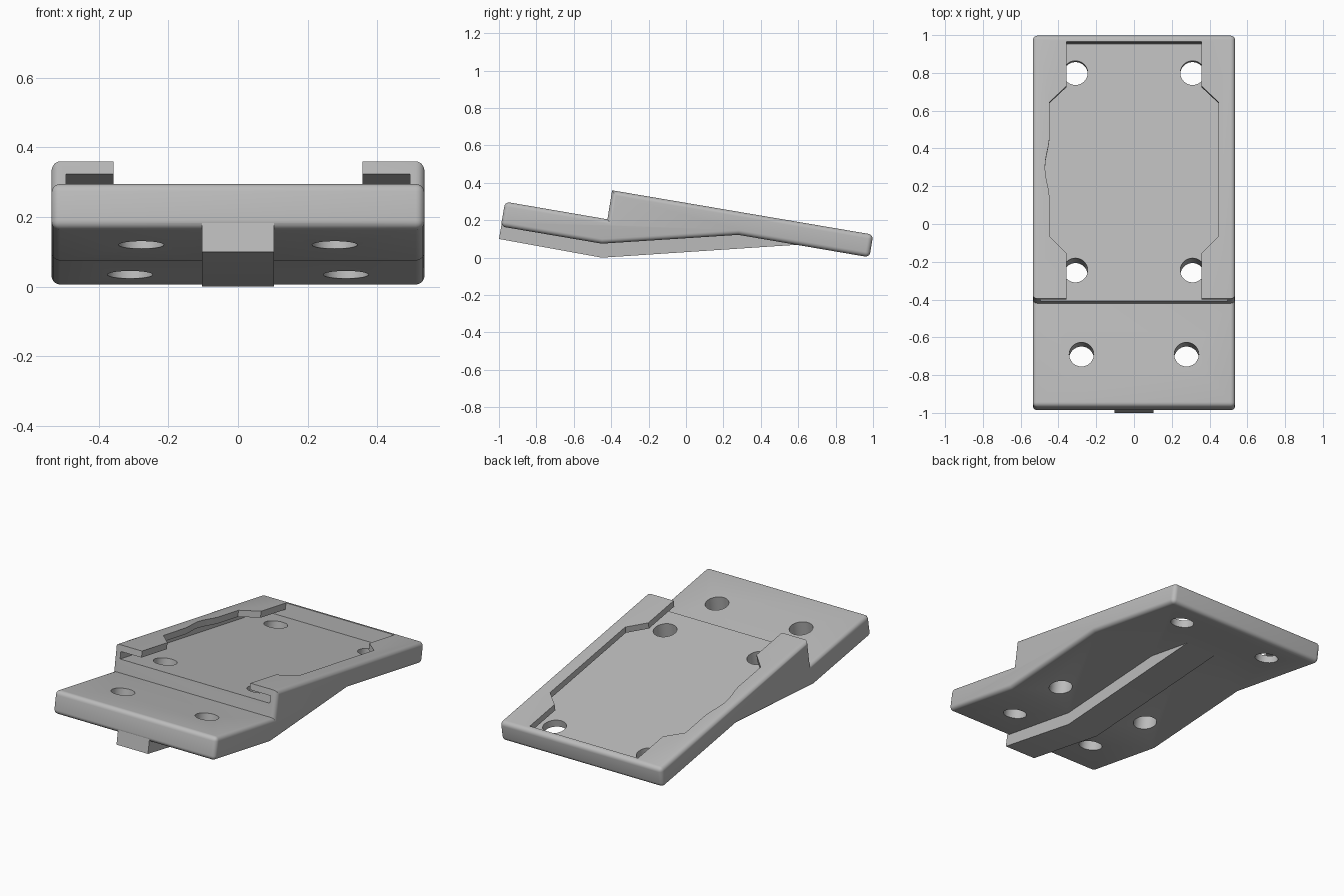
import bpy, bmesh, math
from mathutils import Vector

if "Cube" in bpy.data.objects:
    bpy.data.objects.remove(bpy.data.objects["Cube"])

grey = bpy.data.materials.new("plain_grey")
grey.diffuse_color = (0.5, 0.5, 0.5, 1)
grey.use_nodes = True
grey.node_tree.nodes["Principled BSDF"].inputs["Base Color"].default_value = grey.diffuse_color

SLOPE = math.atan(0.17)
U = Vector((0, math.cos(SLOPE), -math.sin(SLOPE)))   # along the sloping deck
N = Vector((0, math.sin(SLOPE), math.cos(SLOPE)))    # out of the deck
ORIGIN = Vector((0, -0.395, 0.36))                   # front lip of the deck


def prism(name, base, shift, bevel_test=None, width=0.025):
    """Extrude a polygon by a vector, optionally rounding chosen edges."""
    bm = bmesh.new()
    face = bm.faces.new([bm.verts.new(p) for p in base])
    ext = bmesh.ops.extrude_face_region(bm, geom=[face], use_keep_orig=True)
    moved = [g for g in ext["geom"] if isinstance(g, bmesh.types.BMVert)]
    bmesh.ops.translate(bm, verts=moved, vec=shift)
    bmesh.ops.recalc_face_normals(bm, faces=bm.faces)
    if bevel_test:
        edges = [e for e in bm.edges if bevel_test(e)]
        bmesh.ops.bevel(bm, geom=edges, offset=width, segments=5,
                        profile=0.5, affect='EDGES', clamp_overlap=True)
    mesh = bpy.data.meshes.new(name)
    bm.to_mesh(mesh)
    bm.free()
    mesh.materials.append(grey)
    obj = bpy.data.objects.new(name, mesh)
    bpy.context.collection.objects.link(obj)
    return obj


def boolean(target, tool, operation):
    mod = target.modifiers.new(operation, 'BOOLEAN')
    mod.operation, mod.object, mod.solver = operation, tool, 'EXACT'
    bpy.context.view_layer.objects.active = target
    bpy.ops.object.modifier_apply(modifier=mod.name)
    bpy.data.objects.remove(tool)


def deck(x, y, n):
    """Point on the sloping deck plane, offset n along its normal."""
    return ORIGIN + Vector((x, 0, 0)) + U * ((y + 0.395) / math.cos(SLOPE)) + N * n


# wedge body: side profile with rounded outer edges and sharp step and kinks
HALF = 0.536
side = [(-0.967, 0.299), (-0.42, 0.205), (-0.395, 0.36), (1.001, 0.123),
        (0.981, 0.002), (0.28, 0.122), (-0.45, 0.075), (-0.99, 0.167)]


def rounded(e):
    a, b = (v.co for v in e.verts)
    if abs(a.x - b.x) < 1e-4:
        return True                       # outline of both flanks
    return a.y < -0.9 or a.y > 0.9        # front and rear cross edges


body = prism("mount_body", [(-HALF, y, z) for y, z in side],
             Vector((2 * HALF, 0, 0)), rounded)

# keel rib under the body
keel = [(-1.0, 0.1), (-0.45, 0.0), (0.61, 0.07), (0.28, 0.14),
        (-0.42, 0.12), (-0.977, 0.23)]
rib = prism("keel_rib", [(-0.104, y, z) for y, z in keel], Vector((0.208, 0, 0)))
boolean(body, rib, 'UNION')

# undercut slide channel, open at the front
slot = [deck(x, y, -0.08) for x, y in
        [(-0.495, -0.5), (0.495, -0.5), (0.495, 0.967), (-0.495, 0.967)]]
boolean(body, prism("slide_channel", slot, N * 0.043), 'DIFFERENCE')

# opening between the lips, with a shallow bulge on the left
half = [(0.358, -0.5), (0.358, -0.155), (0.448, -0.065),
        (0.448, 0.645), (0.358, 0.73), (0.358, 0.965)]
bulge = []
for i in range(9):
    t = i / 8
    bulge.append((-0.448 - 0.023 * math.sin(math.pi * t) ** 1.5, 0.45 - 0.3 * t))
left = [(-x, y) for x, y in reversed(half)]
outline = half + left[:3] + bulge + left[3:]
boolean(body, prism("deck_opening", [deck(x, y, -0.06) for x, y in outline],
                    N * 0.2), 'DIFFERENCE')

# screw holes square to the slope: x, y, height of the surface they start on
holes = [(0.31, 0.80, -0.08), (0.31, -0.245, -0.08), (0.278, -0.69, -0.154)]
for hx, hy, depth in holes:
    for sx in (-1, 1):
        y = hy - depth * math.sin(SLOPE)   # keep the rim at the wanted y
        ring = []
        for i in range(40):
            a = 2 * math.pi * i / 40
            ring.append(deck(sx * hx, y, depth + 0.02)
                        + Vector((0.065 * math.cos(a), 0, 0)) + U * 0.065 * math.sin(a))
        boolean(body, prism("screw_hole", ring, N * -0.5), 'DIFFERENCE')

# smooth rounded edges, sharp elsewhere
bpy.ops.object.select_all(action='DESELECT')
body.select_set(True)
bpy.context.view_layer.objects.active = body
bpy.ops.object.shade_smooth_by_angle(angle=math.radians(25))
